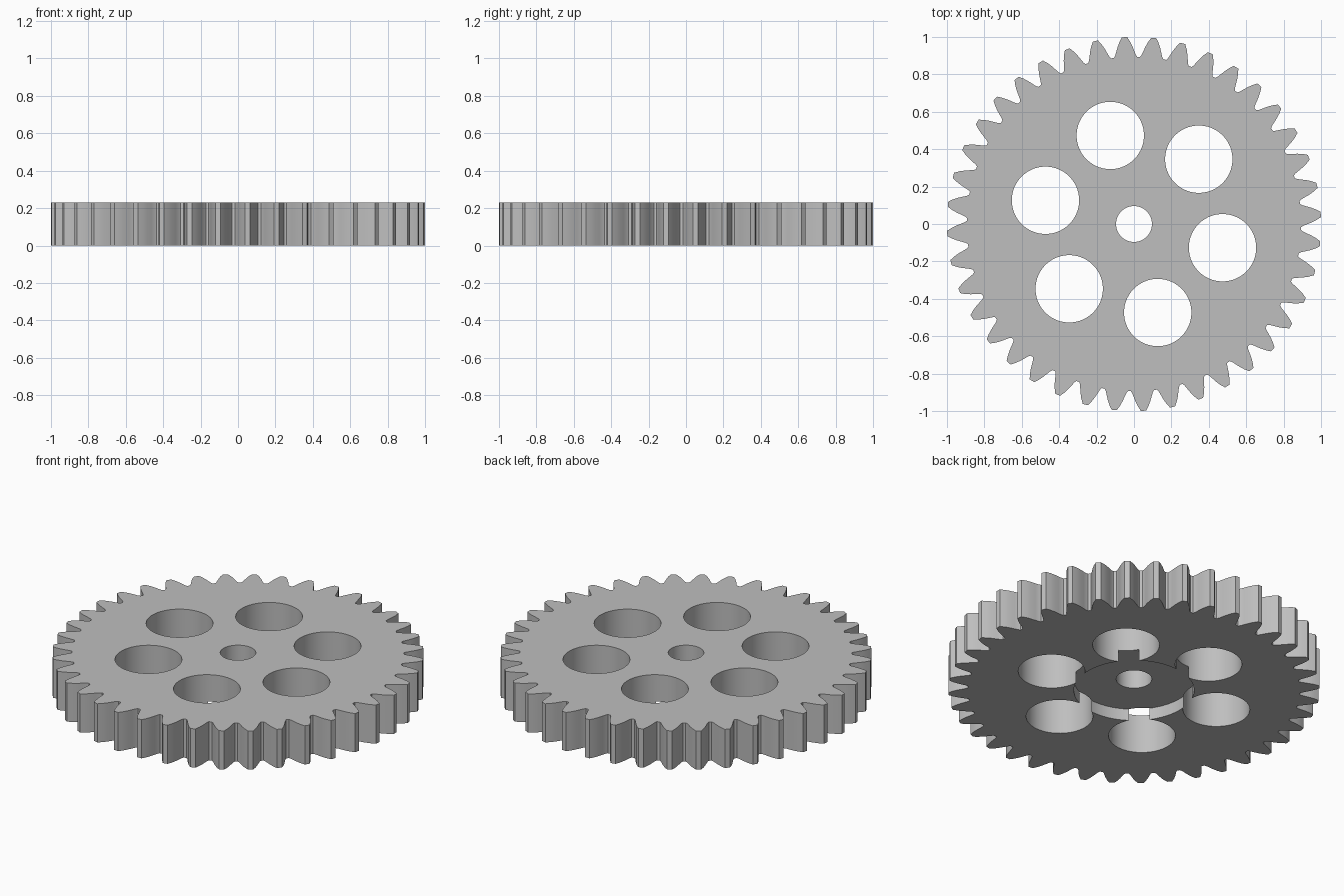
import bpy, bmesh
from math import radians, cos, sin

HEIGHT = 0.23
TEETH = 40
PITCH = 360 / TEETH
PHASE = 2.9

cube = bpy.data.objects.get("Cube")
if cube:
    bpy.data.objects.remove(cube, do_unlink=True)

grey = bpy.data.materials.new("plain_grey")
grey.use_nodes = True
colour = (0.52, 0.52, 0.52, 1)
grey.diffuse_color = colour
grey.node_tree.nodes["Principled BSDF"].inputs["Base Color"].default_value = colour


def prism(name, outline, z0, z1):
    """Extrude a closed flat outline from z0 to z1."""
    bm = bmesh.new()
    face = bm.faces.new([bm.verts.new((x, y, z0)) for x, y in outline])
    moved = bmesh.ops.extrude_face_region(bm, geom=[face], use_keep_orig=True)["geom"]
    verts = [v for v in moved if isinstance(v, bmesh.types.BMVert)]
    bmesh.ops.translate(bm, verts=verts, vec=(0, 0, z1 - z0))
    bmesh.ops.recalc_face_normals(bm, faces=bm.faces[:])
    mesh = bpy.data.meshes.new(name)
    bm.to_mesh(mesh)
    bm.free()
    mesh.materials.append(grey)
    obj = bpy.data.objects.new(name, mesh)
    bpy.context.collection.objects.link(obj)
    return obj


def polar(r, degrees):
    a = radians(degrees)
    return r * cos(a), r * sin(a)


def circle(cx, cy, r, sides=96):
    points = [polar(r, 360 * i / sides) for i in range(sides)]
    return [(cx + x, cy + y) for x, y in points]


def cut(target, outline, z0, z1):
    """Subtract a prism from the target and discard the cutter."""
    cutter = prism("cutter", outline, z0, z1)
    cutter.hide_render = True
    mod = target.modifiers.new("cut", 'BOOLEAN')
    mod.operation = 'DIFFERENCE'
    mod.solver = 'EXACT'
    mod.object = cutter
    bpy.context.view_layer.objects.active = target
    bpy.ops.object.modifier_apply(modifier=mod.name)
    bpy.data.objects.remove(cutter, do_unlink=True)


# Toothed disc: one flank as (radius, half angle), mirrored about each tooth
flank = [(0.894, 4.0), (0.905, 3.5), (0.925, 3.0), (0.95, 2.4), (0.975, 1.7), (1.0, 0.8)]
outline = []
for i in range(TEETH):
    mid = PHASE + i * PITCH
    outline += [polar(r, mid - a) for r, a in flank]
    outline += [polar(r, mid + a) for r, a in reversed(flank)]
gear = prism("gear_wheel", outline, 0, HEIGHT)

# Round hub recess in the underside
cut(gear, circle(0, 0, 0.324), -0.1, 0.07)

# Axle bore and six lightening holes
cut(gear, circle(0, 0, 0.096), -0.1, HEIGHT + 0.1)
for i in range(6):
    cx, cy = polar(0.49, 45 + 60 * i)
    cut(gear, circle(cx, cy, 0.18), -0.1, HEIGHT + 0.1)

# Smooth bores, crisp edges
bpy.ops.object.select_all(action='DESELECT')
gear.select_set(True)
bpy.context.view_layer.objects.active = gear
bpy.ops.object.shade_smooth_by_angle(angle=radians(20))
